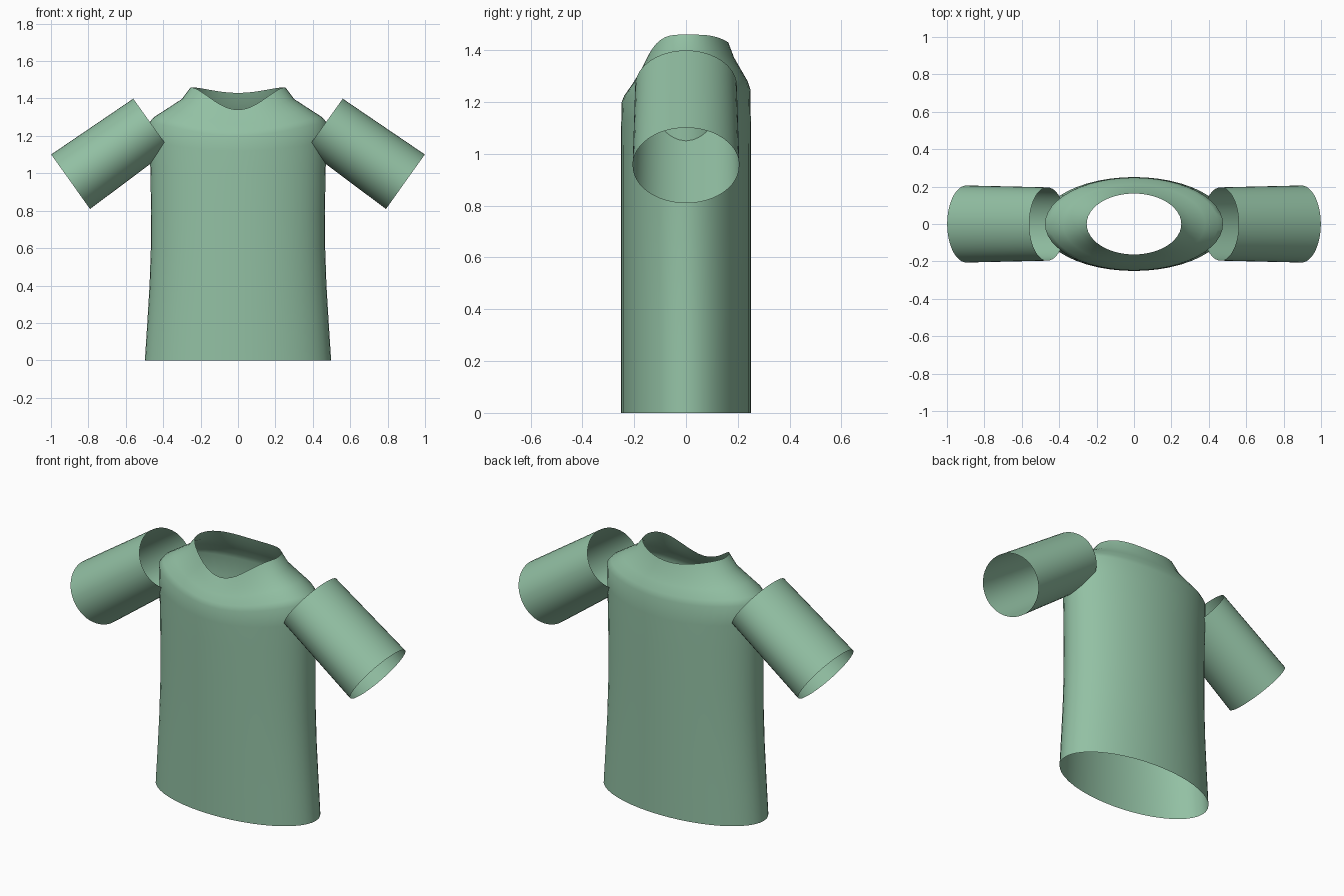
import bpy, bmesh, math
from mathutils import Vector

default = bpy.data.objects.get("Cube")
if default:
    bpy.data.objects.remove(default)

# Single cloth colour
cloth = bpy.data.materials.new("sage_green_cloth")
cloth.use_nodes = True
GREEN = (0.29, 0.53, 0.37, 1)
cloth.diffuse_color = GREEN
bsdf = cloth.node_tree.nodes["Principled BSDF"]
bsdf.inputs["Base Color"].default_value = GREEN
bsdf.inputs["Roughness"].default_value = 0.8

SIDES = 48


def loft(name, rings):
    """Skin a list of closed point rings into an open smooth tube."""
    bm = bmesh.new()
    loops = [[bm.verts.new(p) for p in ring] for ring in rings]
    for low, high in zip(loops, loops[1:]):
        for i in range(SIDES):
            j = (i + 1) % SIDES
            bm.faces.new((low[i], low[j], high[j], high[i]))
    mesh = bpy.data.meshes.new(name)
    bm.to_mesh(mesh)
    bm.free()
    mesh.materials.append(cloth)
    obj = bpy.data.objects.new(name, mesh)
    bpy.context.collection.objects.link(obj)
    for o in bpy.context.selected_objects:
        o.select_set(False)
    obj.select_set(True)
    bpy.context.view_layer.objects.active = obj
    bpy.ops.object.shade_smooth_by_angle(angle=math.radians(40))
    return obj


ANGLES = [math.tau * i / SIDES for i in range(SIDES)]


def body_ring(half_width, half_depth, z_side, z_front, z_back, power=3):
    """Oval ring whose height dips towards the front and back."""
    ring = []
    for a in ANGLES:
        s = math.sin(a)
        z_mid = z_front if s < 0 else z_back
        z = z_side + (z_mid - z_side) * abs(s) ** power
        ring.append((half_width * math.cos(a), half_depth * s, z))
    return ring


# Torso: straight body, then sloping shoulders up to the neckline
body = [(0.498, 0.0), (0.485, 0.2), (0.473, 0.4), (0.466, 0.6),
        (0.465, 0.8), (0.468, 1.0)]
rings = [body_ring(w, 0.251, z, z, z) for w, z in body]
rings += [
    body_ring(0.473, 0.250, 1.16, 1.12, 1.14),
    body_ring(0.476, 0.248, 1.27, 1.20, 1.25),
    body_ring(0.450, 0.238, 1.30, 1.225, 1.28),
    body_ring(0.380, 0.212, 1.345, 1.262, 1.325),
    body_ring(0.300, 0.186, 1.397, 1.302, 1.37),
    body_ring(0.253, 0.163, 1.46, 1.34, 1.43, 3.5),
]
loft("shirt_body", rings)

# Sleeves: slightly flared open tubes angled down and outwards
inner, outer = Vector((0.463, 0, 1.263)), Vector((0.895, 0, 0.955))
axis = (outer - inner).normalized()
up = Vector((-axis.z, 0, axis.x))


def sleeve_ring(t, side):
    centre = inner.lerp(outer, t)
    tall, deep = 0.167 + 0.012 * t, 0.196 + 0.01 * t
    ring = []
    for a in ANGLES:
        p = centre + up * tall * math.cos(a) + Vector((0, deep * math.sin(a), 0))
        ring.append((p.x * side, p.y * side, p.z))
    return ring


for name, side in (("left_sleeve", 1), ("right_sleeve", -1)):
    loft(name, [sleeve_ring(t / 3, side) for t in range(4)])
